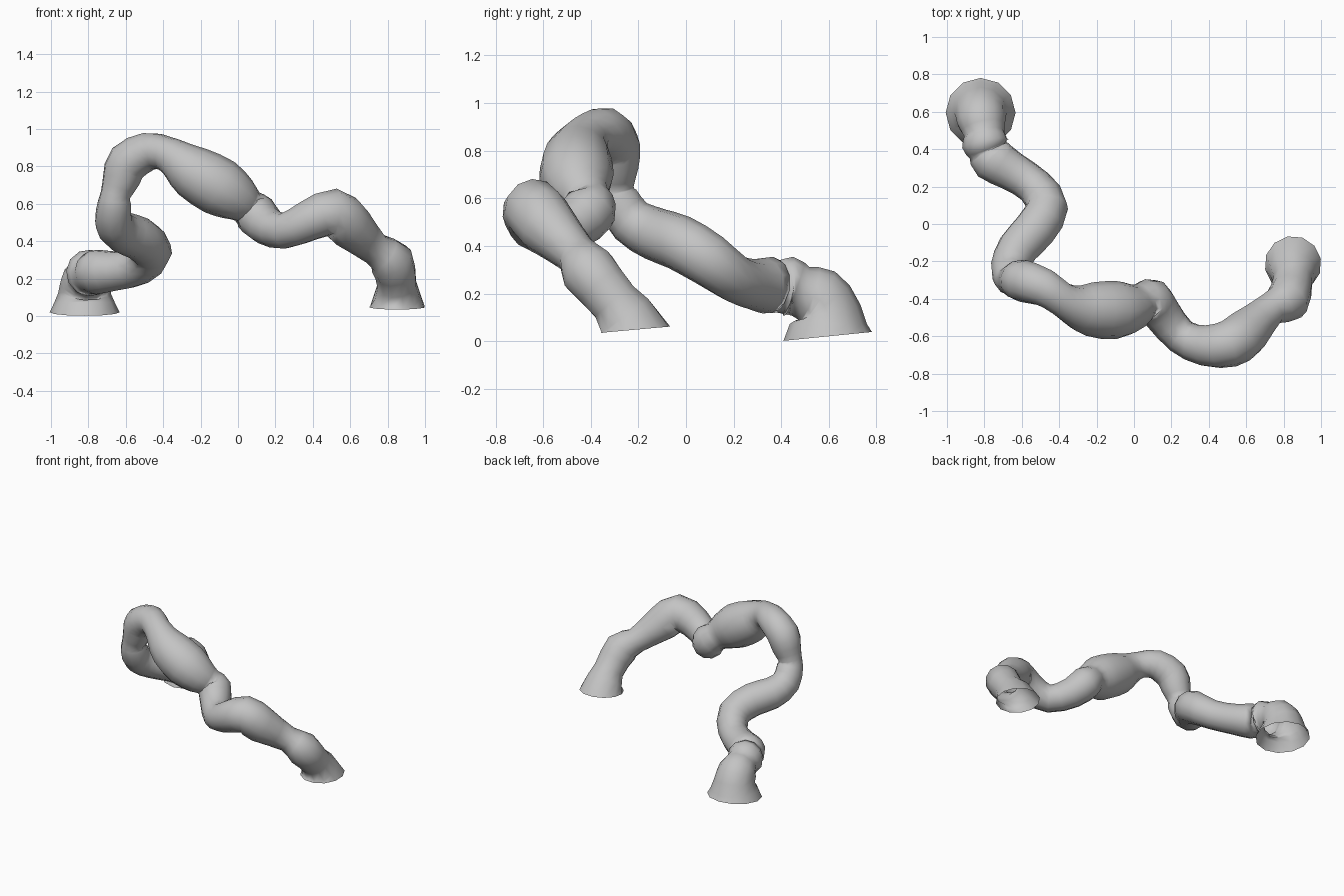
import bpy, bmesh, math
from mathutils import Vector

if "Cube" in bpy.data.objects:
    bpy.data.objects.remove(bpy.data.objects["Cube"])

SIDES = 12   # sides of the tube
STEPS = 2    # rings per path segment

# Path of the winding tube: x, y, z, radius
PATH = [
    # flared rear foot and its collars
    (-.82, .595, .02, .185), (-.82, .595, .12, .14), (-.815, .55, .185, .13),
    (-.80, .48, .21, .108), (-.795, .43, .23, .125), (-.78, .39, .225, .105),
    (-.755, .345, .235, .12),
    # lower bend
    (-.65, .28, .24, .105), (-.53, .20, .265, .10), (-.465, .09, .345, .112),
    (-.53, -.03, .415, .115), (-.62, -.13, .45, .11), (-.665, -.23, .505, .10),
    # neck and high arch
    (-.66, -.29, .60, .09), (-.655, -.30, .65, .08), (-.625, -.30, .73, .10),
    (-.59, -.305, .82, .112), (-.48, -.34, .88, .102), (-.39, -.40, .87, .092),
    # swollen middle
    (-.32, -.435, .83, .11), (-.24, -.455, .77, .142), (-.10, -.46, .69, .155),
    (.00, -.44, .625, .125), (.05, -.41, .585, .098), (.09, -.405, .55, .115),
    # dip and front hump
    (.15, -.48, .485, .105), (.25, -.60, .455, .095), (.38, -.65, .51, .11),
    (.51, -.64, .555, .126), (.60, -.58, .48, .125), (.73, -.455, .36, .087),
    # flared front foot
    (.82, -.41, .295, .118), (.85, -.30, .165, .105), (.85, -.215, .048, .15),
]


def spline(a, b, c, d, t):
    """Smooth curve from b to c."""
    return .5 * (2 * b + (c - a) * t + (2 * a - 5 * b + 4 * c - d) * t * t
                 + (3 * b - a - 3 * c + d) * t ** 3)


def sample(path):
    pts = [Vector(p) for p in path]
    pts = [2 * pts[0] - pts[1]] + pts + [2 * pts[-1] - pts[-2]]
    out = []
    for i in range(1, len(pts) - 2):
        out += [spline(*pts[i - 1:i + 3], s / STEPS) for s in range(STEPS)]
    return out + [pts[-2]]


def tube(name, path, start_dir, end_dir, material):
    """Loft rings along the path, open at both feet."""
    rows = sample(path)
    centres = [r.xyz for r in rows]
    dirs = [(centres[min(i + 1, len(rows) - 1)] - centres[max(i - 1, 0)]).normalized()
            for i in range(len(rows))]
    dirs[0], dirs[-1] = Vector(start_dir).normalized(), Vector(end_dir).normalized()
    bm = bmesh.new()
    u = Vector((1, 0, 0))
    rings = []
    for row, c, d in zip(rows, centres, dirs):
        u = (u - d * u.dot(d)).normalized()
        v = d.cross(u)
        ring = []
        for k in range(SIDES):
            a = math.tau * k / SIDES
            ring.append(bm.verts.new(c + row[3] * 1.01 * (u * math.cos(a) + v * math.sin(a))))
        rings.append(ring)
    for r0, r1 in zip(rings, rings[1:]):
        for k in range(SIDES):
            n = (k + 1) % SIDES
            bm.faces.new((r0[k], r0[n], r1[n], r1[k])).smooth = True
    mesh = bpy.data.meshes.new(name)
    bm.to_mesh(mesh)
    bm.free()
    mesh.materials.append(material)
    obj = bpy.data.objects.new(name, mesh)
    bpy.context.collection.objects.link(obj)
    return obj


grey = bpy.data.materials.new("light_grey")
grey.diffuse_color = (.55, .55, .55, 1)
grey.use_nodes = True
grey.node_tree.nodes["Principled BSDF"].inputs["Base Color"].default_value = grey.diffuse_color

# Feet rims lie almost flat on the ground
tube("winding_tube", PATH, (0, -.1, 1), (0, .09, -1), grey)
